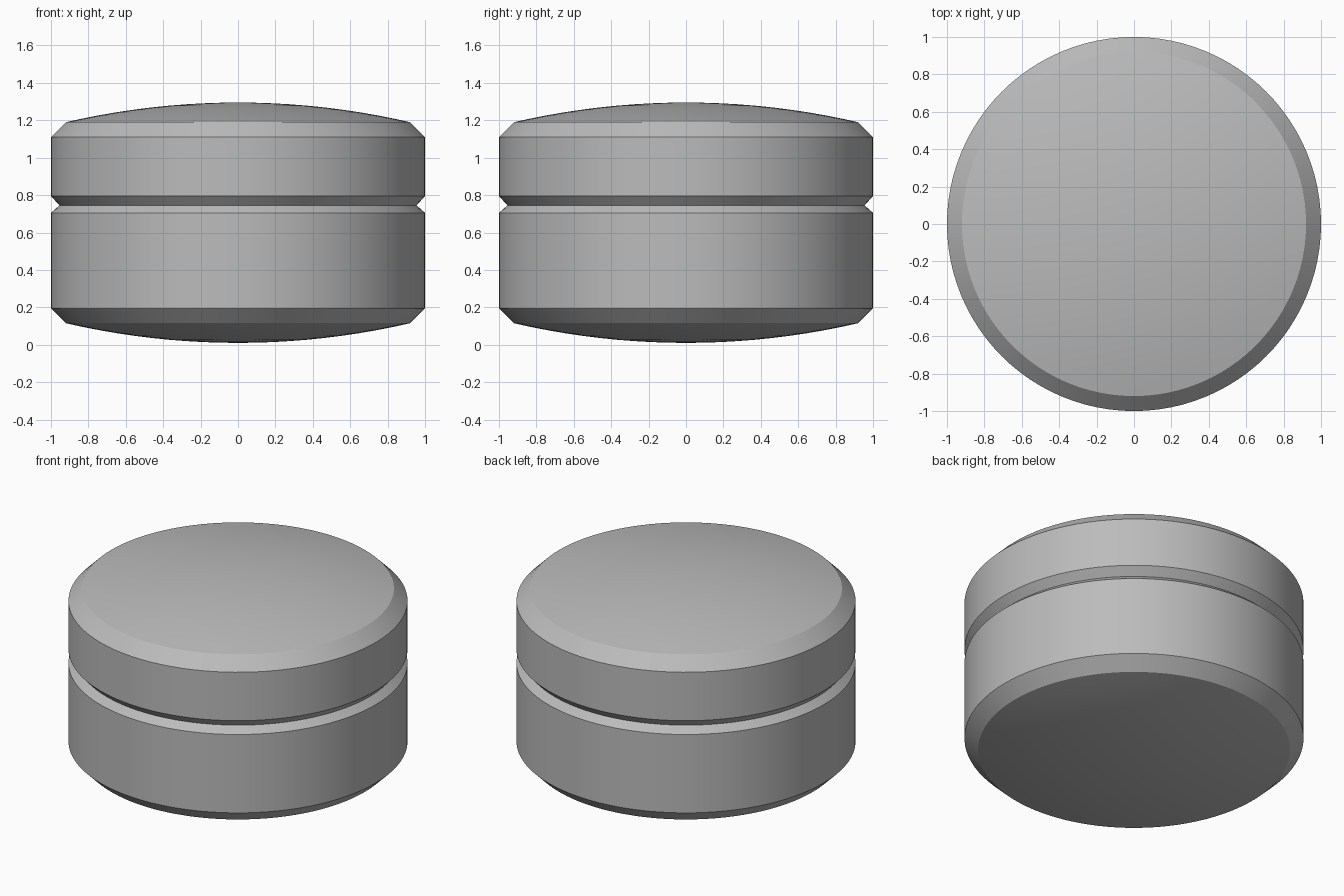
import bpy
import math

SEGMENTS = 96
DOME_STEPS = 10
RIM = 0.92      # radius where the dome meets the bevel
SAG = 0.105     # dome height
SEAM = 0.745    # height where lid and base meet

cube = bpy.data.objects.get("Cube")
if cube:
    bpy.data.objects.remove(cube, do_unlink=True)

grey = bpy.data.materials.new("plain grey")
grey.use_nodes = True
colour = (0.5, 0.5, 0.5, 1)
grey.diffuse_color = colour
grey.node_tree.nodes["Principled BSDF"].inputs["Base Color"].default_value = colour


def dome(rim_z, direction):
    """Spherical arc profile from the rim to just before the pole."""
    radius = (RIM ** 2 + SAG ** 2) / (2 * SAG)
    points = []
    for i in range(DOME_STEPS):
        r = RIM * (1 - i / DOME_STEPS)
        rise = math.sqrt(radius ** 2 - r ** 2) - (radius - SAG)
        points.append((r, rim_z + direction * rise))
    return points


def lathe(name, profile, start_z, end_z):
    """Revolve a profile about z, closing both ends at the axis."""
    verts, faces = [], []
    for r, z in profile:
        for s in range(SEGMENTS):
            a = math.tau * s / SEGMENTS
            verts.append((r * math.cos(a), r * math.sin(a), z))
    start, end = len(verts), len(verts) + 1
    verts += [(0, 0, start_z), (0, 0, end_z)]
    last = (len(profile) - 1) * SEGMENTS
    for s in range(SEGMENTS):
        t = (s + 1) % SEGMENTS
        faces.append((start, t, s))
        faces.append((end, last + s, last + t))
        for k in range(0, last, SEGMENTS):
            faces.append((k + s, k + t, k + SEGMENTS + t, k + SEGMENTS + s))
    mesh = bpy.data.meshes.new(name)
    mesh.from_pydata(verts, [], faces)
    mesh.materials.append(grey)
    obj = bpy.data.objects.new(name, mesh)
    bpy.context.collection.objects.link(obj)
    bpy.ops.object.select_all(action="DESELECT")
    obj.select_set(True)
    bpy.context.view_layer.objects.active = obj
    bpy.ops.object.shade_smooth_by_angle(angle=math.radians(25))
    return obj


# Base: domed underside, bevelled foot, straight wall, bevelled lip
base_rim = SAG + 0.01
base_profile = dome(base_rim, -1)[::-1] + [(1, 0.195), (1, 0.705), (0.955, SEAM)]
lathe("container_base", base_profile, 0.01, SEAM)

# Lid: bevelled lip, straight wall, bevelled shoulder, domed top
lid_profile = [(0.955, SEAM), (1, 0.795), (1, 1.11)] + dome(1.19, 1)
lathe("container_lid", lid_profile, SEAM, 1.19 + SAG)
